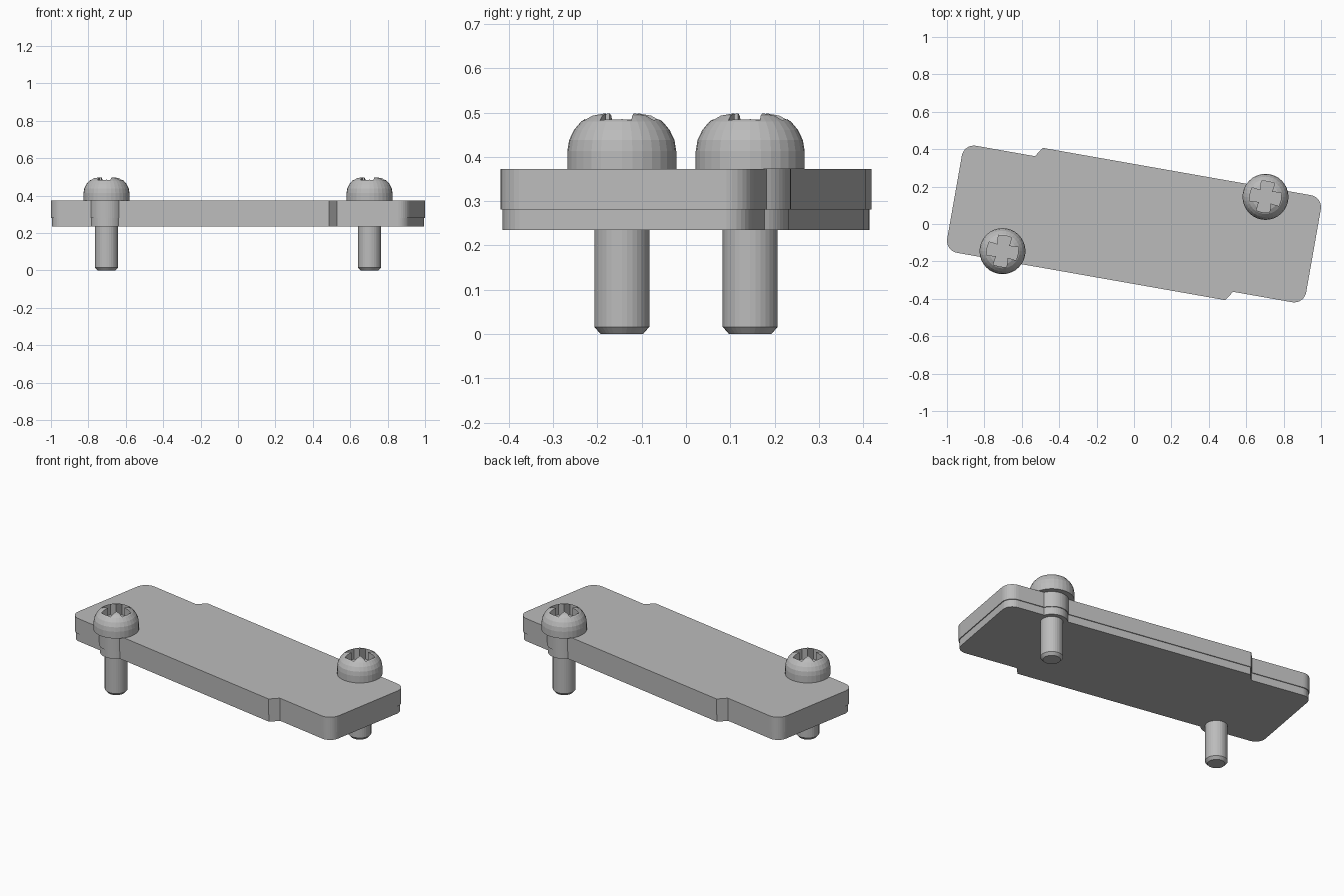
import bpy
import bmesh
from math import sin, cos, asin, pi, radians
from mathutils import Matrix

if "Cube" in bpy.data.objects:
    bpy.data.objects.remove(bpy.data.objects["Cube"], do_unlink=True)

# Single grey material
grey = bpy.data.materials.new("plain_grey")
grey.use_nodes = True
colour = (0.5, 0.5, 0.5, 1)
grey.diffuse_color = colour
grey.node_tree.nodes["Principled BSDF"].inputs["Base Color"].default_value = colour

TILT = radians(-10)
PLATE_BOTTOM, STEP, PLATE_TOP = 0.235, 0.281, 0.373
SCREW_X, SCREW_Y = 0.703, 0.145


def finish(name, bm):
    bmesh.ops.recalc_face_normals(bm, faces=bm.faces)
    mesh = bpy.data.meshes.new(name)
    bm.to_mesh(mesh)
    bm.free()
    mesh.materials.append(grey)
    obj = bpy.data.objects.new(name, mesh)
    bpy.context.collection.objects.link(obj)
    return obj


def arc(cx, cy, r, start, end, steps):
    angles = [start + (end - start) * i / steps for i in range(steps + 1)]
    return [(cx + r * cos(a), cy + r * sin(a)) for a in angles]


def prism(name, outline, low, high):
    bm = bmesh.new()
    base = bm.faces.new([bm.verts.new((x, y, low)) for x, y in outline])
    new = bmesh.ops.extrude_face_region(bm, geom=[base])["geom"]
    verts = [v for v in new if isinstance(v, bmesh.types.BMVert)]
    bmesh.ops.translate(bm, verts=verts, vec=(0, 0, high - low))
    bmesh.ops.rotate(bm, verts=bm.verts, matrix=Matrix.Rotation(TILT, 3, 'Z'))
    return finish(name, bm)


def lathe(name, profile, steps):
    bm = bmesh.new()
    verts = [bm.verts.new((r, 0, z)) for r, z in profile]
    edges = [bm.edges.new(pair) for pair in zip(verts, verts[1:])]
    bmesh.ops.spin(bm, geom=verts + edges, cent=(0, 0, 0), axis=(0, 0, 1),
                   angle=2 * pi, steps=steps)
    bmesh.ops.remove_doubles(bm, verts=bm.verts, dist=0.0001)
    return finish(name, bm)


def plate_outline(inset):
    # Half the outline with rounded corners, screw ear and notch, then its half turn
    end, wide, narrow, r = 0.97, 0.316, 0.265, 0.065
    ear_x, ear_y, ear_r = 0.667, 0.265, 0.092 - inset
    a = asin((wide - inset - ear_y) / ear_r)
    half = arc(end - r, r - narrow, r - inset, -pi / 2, 0, 8)
    half += arc(end - r, wide - r, r - inset, 0, pi / 2, 8)
    half += arc(ear_x, ear_y, ear_r, a, pi - a, 16)
    half += [(-0.55 + inset * 0.4, wide - inset), (-0.585 + inset * 0.4, narrow - inset)]
    return half + [(-x, -y) for x, y in half]


# Plate with a slightly narrower lower layer
prism("plate_upper", plate_outline(0), STEP, PLATE_TOP)
prism("plate_lower", plate_outline(0.005), PLATE_BOTTOM, STEP)

# Cross recess cutter
arm = [(0.033, -0.03), (0.08, -0.036), (0.084, 0), (0.08, 0.036)]
cross = []
for k in range(4):
    c, s = cos(k * pi / 2), sin(k * pi / 2)
    cross += [(x * c - y * s, x * s + y * c) for x, y in arm]
cutter = prism("recess_cutter", cross, 0.42, 0.6)
cutter.hide_render = True

# Screw head with recess
head = lathe("left_screw_head", [
    (0, PLATE_TOP), (0.123, PLATE_TOP), (0.123, 0.413), (0.119, 0.438),
    (0.108, 0.461), (0.092, 0.480), (0.071, 0.493), (0.048, 0.498), (0, 0.498)], 32)
cut = head.modifiers.new("recess", 'BOOLEAN')
cut.operation = 'DIFFERENCE'
cut.solver = 'EXACT'
cut.object = cutter
bpy.context.view_layer.update()
bpy.context.view_layer.objects.active = head
bpy.ops.object.modifier_apply(modifier=cut.name)
bpy.data.objects.remove(cutter, do_unlink=True)

# Screw shank with chamfered tip
shank = lathe("left_screw_shank", [
    (0, 0), (0.048, 0), (0.062, 0.016), (0.062, PLATE_TOP), (0, PLATE_TOP)], 32)

# Second screw at the opposite corner
for part in (head, shank):
    part.location = (SCREW_X, SCREW_Y, 0)
    twin = part.copy()
    twin.name = part.name.replace("left", "right")
    twin.location = (-SCREW_X, -SCREW_Y, 0)
    bpy.context.collection.objects.link(twin)
